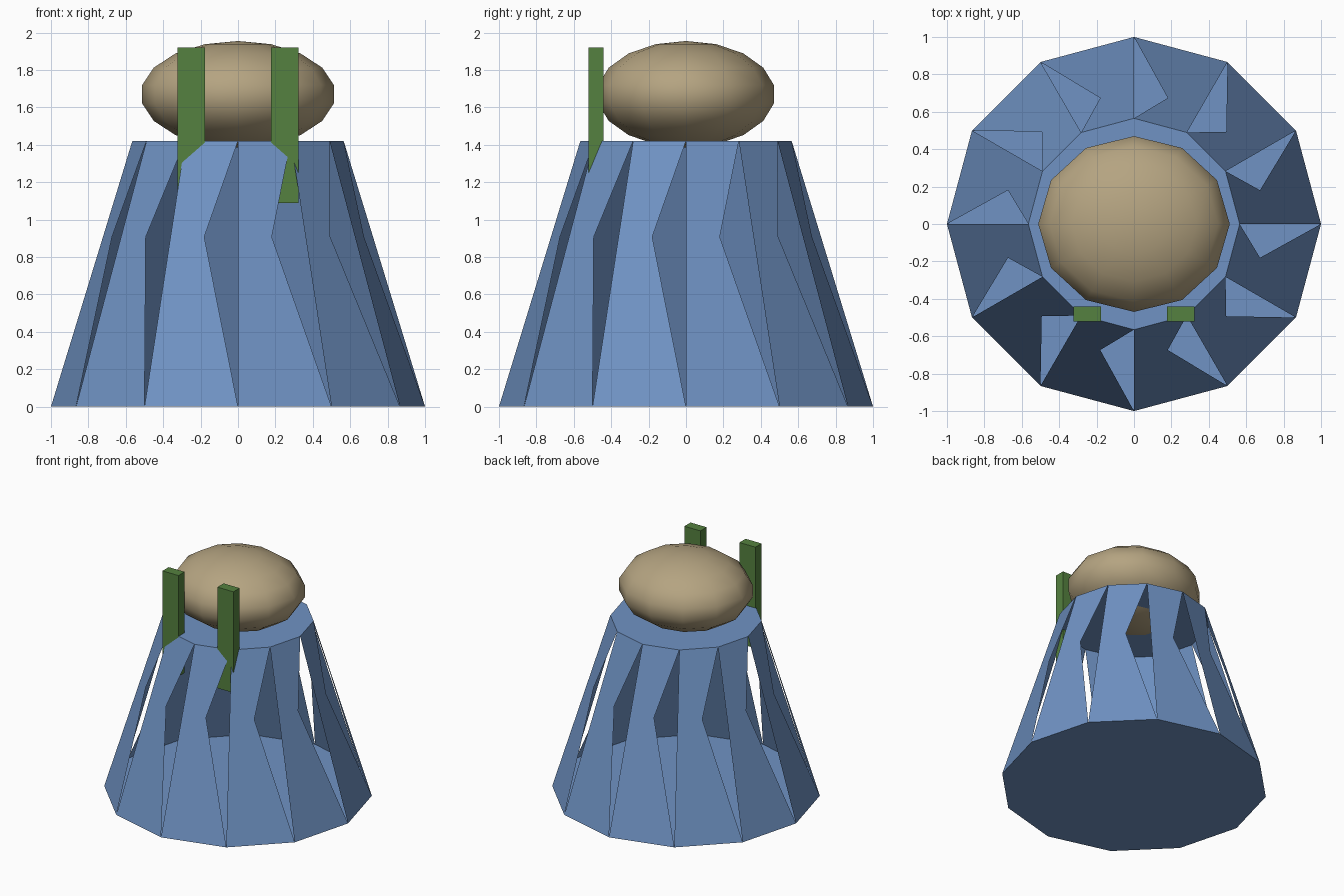
import bpy, bmesh
from math import sin, cos, pi

if "Cube" in bpy.data.objects:
    bpy.data.objects.remove(bpy.data.objects["Cube"])


def material(name, color):
    m = bpy.data.materials.new(name)
    m.diffuse_color = (*color, 1)
    m.use_nodes = True
    m.node_tree.nodes["Principled BSDF"].inputs["Base Color"].default_value = m.diffuse_color
    return m


def make(name, verts, faces, mat):
    me = bpy.data.meshes.new(name)
    me.from_pydata(verts, [], faces)
    me.materials.append(mat)
    ob = bpy.data.objects.new(name, me)
    bpy.context.collection.objects.link(ob)
    return ob


blue = material("blue", (0.16, 0.29, 0.55))
tan = material("tan", (0.46, 0.37, 0.22))
green = material("green", (0.09, 0.22, 0.05))

# Tapered body: capped, each side is a pair of overlapping triangles
# that leaves a slim open triangle along its right edge
N = 12


def ring(r, z):
    return [(r * cos(2 * pi * i / N), r * sin(2 * pi * i / N), z) for i in range(N)]


faces = [tuple(reversed(range(N))), tuple(range(N, 2 * N))]
for i in range(N):
    j = (i + 1) % N
    faces += [(i, j, N + i), (i, N + i, N + j)]
make("tapered_body", ring(1.0, 0) + ring(0.565, 1.42), faces, blue)

# Flattened round head
bpy.ops.mesh.primitive_uv_sphere_add(segments=12, ring_count=9, radius=1,
                                     location=(0, 0, 1.67))
head = bpy.context.object
head.name = "head"
head.scale = (0.52, 0.477, 0.285)
bpy.ops.object.transform_apply(location=False, rotation=False, scale=True)
bpy.ops.object.shade_smooth()
head.data.materials.append(tan)

# Two upright posts at the front
for side, s in (("left", -1), ("right", 1)):
    bpy.ops.mesh.primitive_cube_add(size=1, location=(s * 0.25, -0.48, 1.505))
    post = bpy.context.object
    post.name = side + "_post"
    post.scale = (0.145, 0.08, 0.83)
    bpy.ops.object.transform_apply(location=False, rotation=False, scale=True)
    post.data.materials.append(green)
